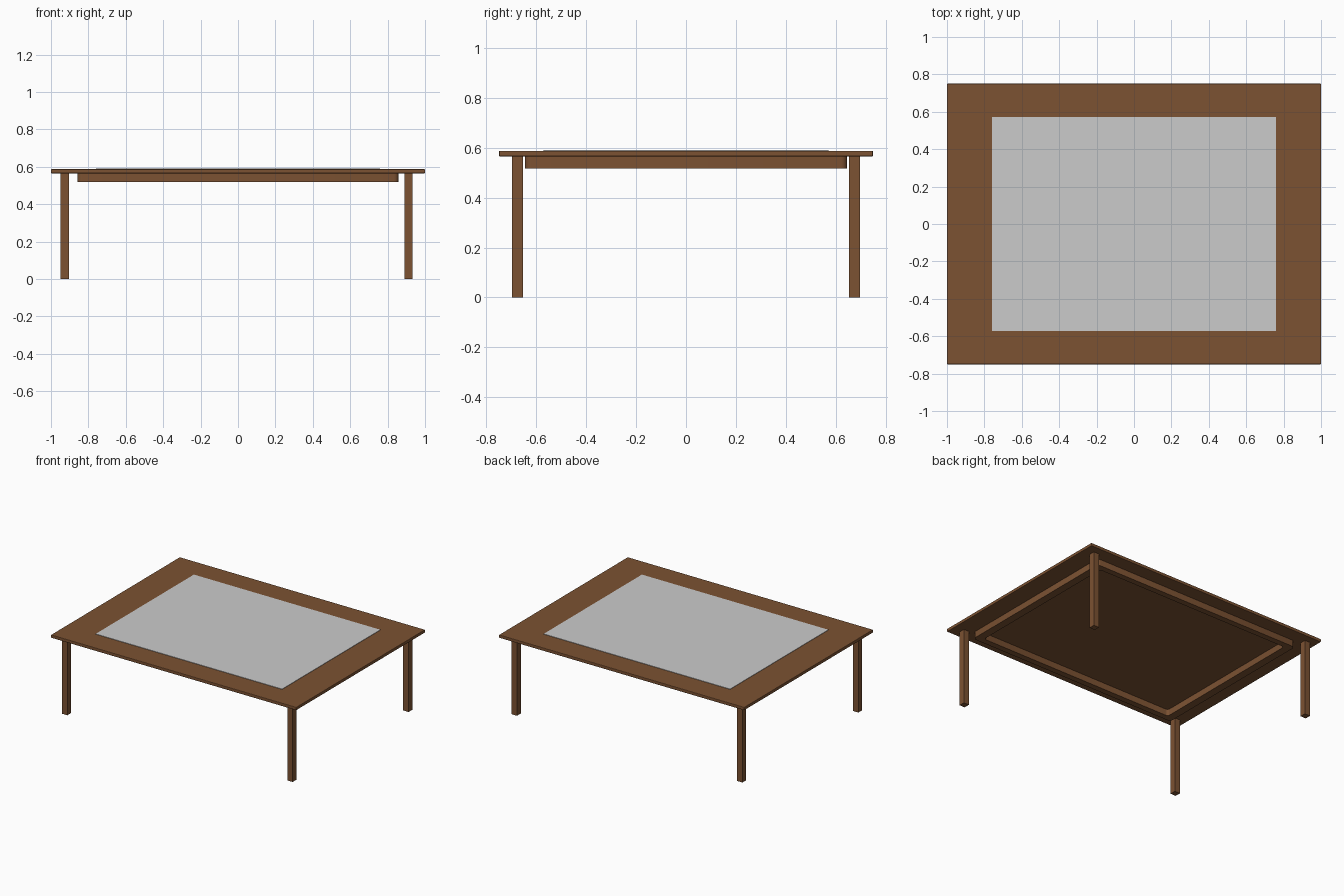
import bpy, bmesh, math

if "Cube" in bpy.data.objects:
    bpy.data.objects.remove(bpy.data.objects["Cube"])

wood = bpy.data.materials.new("brown wood")
wood.diffuse_color = (0.2, 0.084, 0.032, 1)
wood.use_nodes = True
wood.node_tree.nodes["Principled BSDF"].inputs["Base Color"].default_value = wood.diffuse_color


def finish(bm, name, mat=None):
    bmesh.ops.recalc_face_normals(bm, faces=bm.faces)
    mesh = bpy.data.meshes.new(name)
    bm.to_mesh(mesh)
    bm.free()
    ob = bpy.data.objects.new(name, mesh)
    bpy.context.collection.objects.link(ob)
    if mat:
        mesh.materials.append(mat)
    return ob


def box(name, x0, x1, y0, y1, z0, z1, mat=None, bevel=0):
    bm = bmesh.new()
    bmesh.ops.create_cube(bm, size=1)
    bmesh.ops.scale(bm, vec=(x1 - x0, y1 - y0, z1 - z0), verts=bm.verts)
    bmesh.ops.translate(bm, vec=((x0 + x1) / 2, (y0 + y1) / 2, (z0 + z1) / 2), verts=bm.verts)
    if bevel:
        bmesh.ops.bevel(bm, geom=bm.edges[:], offset=bevel, segments=2, profile=0.5, affect='EDGES')
    return finish(bm, name, mat)


def rounded_rect(hx, hy, r, steps=4):
    pts = []
    for i, (sx, sy) in enumerate([(1, 1), (-1, 1), (-1, -1), (1, -1)]):
        for k in range(steps + 1):
            a = math.pi / 2 * (i + k / steps)
            pts.append((sx * (hx - r) + r * math.cos(a), sy * (hy - r) + r * math.sin(a)))
    return pts


# Table top and the thin grey panel lying on it
box("table_top", -1, 1, -0.75, 0.75, 0.565, 0.588, wood, 0.004)
box("glass_panel", -0.76, 0.76, -0.572, 0.572, 0.58, 0.591)

# Four square legs
for side, x in (("left", -0.926), ("right", 0.912)):
    for end, y in (("front", -0.675), ("back", 0.675)):
        box(f"{end}_{side}_leg", x - 0.022, x + 0.022, y - 0.022, y + 0.022, 0, 0.57, wood)

# Apron frame under the top, with softly rounded corners
bm = bmesh.new()
outer, inner = rounded_rect(0.858, 0.646, 0.025), rounded_rect(0.80, 0.602, 0.02)
rings = [[bm.verts.new((x, y, z)) for x, y in loop]
         for loop, z in ((outer, 0.518), (outer, 0.567), (inner, 0.567), (inner, 0.518))]
n = len(outer)
for a, b in zip(rings, rings[1:] + rings[:1]):
    for i in range(n):
        j = (i + 1) % n
        bm.faces.new((a[i], a[j], b[j], b[i]))
apron = finish(bm, "apron_frame", wood)

bpy.ops.object.select_all(action='DESELECT')
apron.select_set(True)
bpy.context.view_layer.objects.active = apron
bpy.ops.object.shade_smooth_by_angle(angle=math.radians(30))
